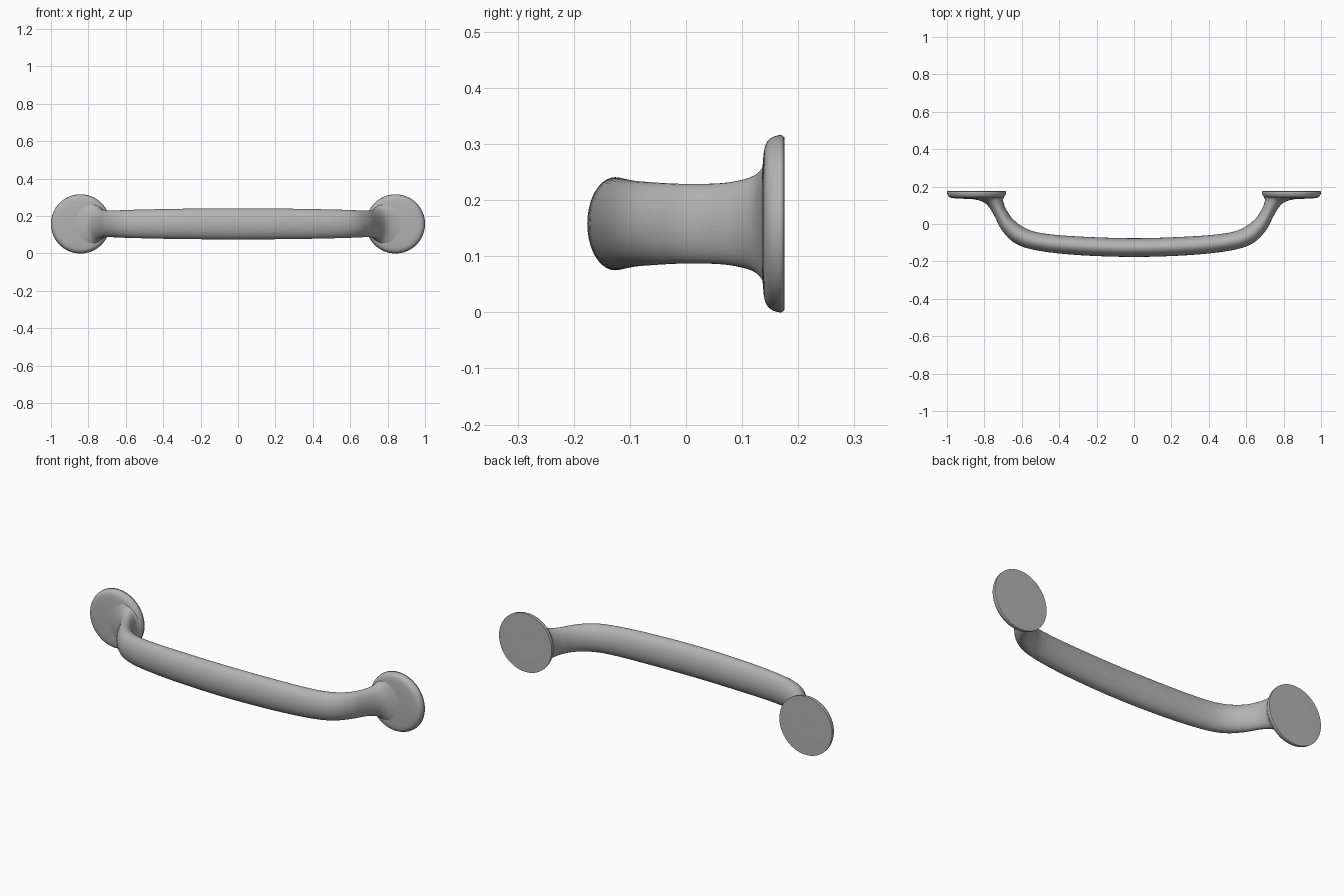
import bpy, bmesh
from math import cos, sin, pi
from mathutils import Vector

if "Cube" in bpy.data.objects:
    bpy.data.objects.remove(bpy.data.objects["Cube"])

ZC = 0.158          # height of the handle's centre line
SIDES = 40

# Right half of the grip: outer edge x,y / inner edge x,y / half height
HALF = [
    (0.000, -0.176, 0.000, -0.076, 0.083),
    (0.300, -0.166, 0.293, -0.067, 0.081),
    (0.520, -0.141, 0.485, -0.050, 0.077),
    (0.635, -0.103, 0.580, -0.023, 0.074),
    (0.705, -0.035, 0.647, 0.026, 0.071),
    (0.745, 0.040, 0.683, 0.078, 0.072),
    (0.774, 0.088, 0.696, 0.110, 0.078),
    (0.805, 0.117, 0.700, 0.130, 0.087),
    (0.850, 0.131, 0.696, 0.141, 0.100),
    (0.900, 0.137, 0.692, 0.152, 0.112),
    (0.925, 0.145, 0.691, 0.160, 0.116),
]

METAL = bpy.data.materials.new("dark_grey_metal")
METAL.diffuse_color = (0.45, 0.45, 0.45, 1)
METAL.use_nodes = True
METAL.node_tree.nodes["Principled BSDF"].inputs["Base Color"].default_value = METAL.diffuse_color


def catmull(pts, steps):
    """Smooth curve through points of any dimension."""
    out = []
    for i in range(len(pts) - 1):
        p0, p1 = pts[max(i - 1, 0)], pts[i]
        p2, p3 = pts[i + 1], pts[min(i + 2, len(pts) - 1)]
        for s in range(steps):
            t = s / steps
            out.append([0.5 * (2 * b + (c - a) * t + (2 * a - 5 * b + 4 * c - d) * t * t
                               + (3 * b - a - 3 * c + d) * t ** 3)
                        for a, b, c, d in zip(p0, p1, p2, p3)])
    out.append(list(pts[-1]))
    return out


def loft(name, rings):
    """Skin closed rings and cap both ends."""
    bm = bmesh.new()
    loops = [[bm.verts.new(p) for p in ring] for ring in rings]
    for a, b in zip(loops, loops[1:]):
        for j in range(len(a)):
            k = (j + 1) % len(a)
            bm.faces.new((a[j], a[k], b[k], b[j]))
    bm.faces.new(loops[0])
    bm.faces.new(loops[-1])
    bmesh.ops.recalc_face_normals(bm, faces=bm.faces)
    me = bpy.data.meshes.new(name)
    bm.to_mesh(me)
    bm.free()
    me.materials.append(METAL)
    ob = bpy.data.objects.new(name, me)
    bpy.context.collection.objects.link(ob)
    bpy.ops.object.select_all(action='DESELECT')
    ob.select_set(True)
    bpy.context.view_layer.objects.active = ob
    bpy.ops.object.shade_smooth_by_angle(angle=0.7)
    return ob


def section(st):
    """Oval between the inner and outer edge of a station."""
    ox, oy, ix, iy, h = st
    mid = Vector(((ox + ix) / 2, (oy + iy) / 2, ZC))
    arm = Vector(((ox - ix) / 2, (oy - iy) / 2, 0))
    return [mid + arm * cos(2 * pi * j / SIDES) + Vector((0, 0, h * sin(2 * pi * j / SIDES)))
            for j in range(SIDES)]


# Curved grip with flared legs, mirrored to the left
left = [(-a, b, -c, d, h) for a, b, c, d, h in HALF[:0:-1]]
loft("grip", [section(s) for s in catmull(left + HALF, 6)])

# Round mounting plates: radius, y
PLATE = [(0.02, 0.134), (0.07, 0.135), (0.11, 0.137), (0.135, 0.140), (0.148, 0.146),
         (0.155, 0.156), (0.158, 0.167), (0.157, 0.172), (0.153, 0.175), (0.148, 0.1755),
         (0.02, 0.1755)]
for side, label in ((-1, "left"), (1, "right")):
    loft(label + "_mounting_plate",
         [[(side * 0.842 + r * cos(2 * pi * j / 64), y, ZC + r * sin(2 * pi * j / 64))
           for j in range(64)] for r, y in catmull(PLATE, 2)])
